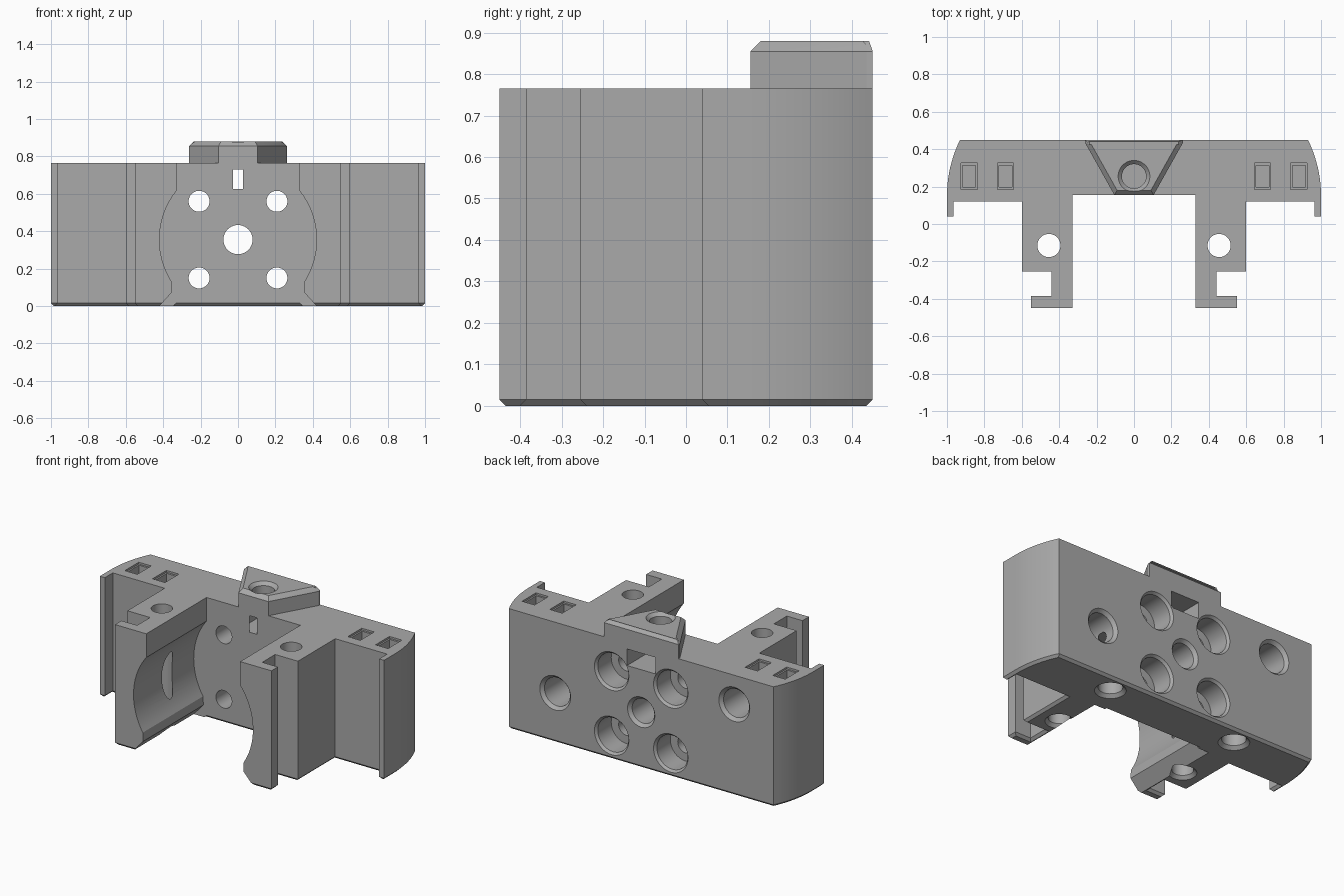
import bpy, bmesh, math
from mathutils import Vector, Matrix

if "Cube" in bpy.data.objects:
    bpy.data.objects.remove(bpy.data.objects["Cube"], do_unlink=True)

grey = bpy.data.materials.new("plain grey")
grey.use_nodes = True
colour = (0.4, 0.4, 0.4, 1)
grey.diffuse_color = colour
grey.node_tree.nodes["Principled BSDF"].inputs["Base Color"].default_value = colour

TOP, BACK, CHAMFER = 0.765, 0.45, 0.015


def finish(bm, name):
    bmesh.ops.recalc_face_normals(bm, faces=bm.faces[:])
    mesh = bpy.data.meshes.new(name)
    bm.to_mesh(mesh)
    bm.free()
    mesh.materials.append(grey)
    obj = bpy.data.objects.new(name, mesh)
    bpy.context.collection.objects.link(obj)
    return obj


def prism(name, outline, low, high, along_y=False, bevel_at=None, bevel=0.0):
    """Extrude an outline along z, or an x-z outline along y."""
    bm = bmesh.new()
    place = (lambda a, b, t: (a, t, b)) if along_y else (lambda a, b, t: (a, b, t))
    face = bm.faces.new([bm.verts.new(place(a, b, low)) for a, b in outline])
    grown = bmesh.ops.extrude_face_region(bm, geom=[face])["geom"]
    shift = Vector(place(0, 0, high - low))
    bmesh.ops.translate(bm, vec=shift, verts=[v for v in grown if isinstance(v, bmesh.types.BMVert)])
    bmesh.ops.recalc_face_normals(bm, faces=bm.faces[:])
    if bevel:
        rim = [e for e in bm.edges if all(abs(v.co.z - bevel_at) < 1e-4 for v in e.verts)]
        bmesh.ops.bevel(bm, geom=rim, offset=bevel, segments=1, affect='EDGES')
    return finish(bm, name)


def lathe(name, origin, direction, steps, sides=40):
    """Turned cutter: steps are (radius, distance) pairs along the direction."""
    bm = bmesh.new()
    turn = Vector(direction).to_track_quat('Z', 'Y').to_matrix().to_4x4()
    rings = []
    for radius, dist in steps:
        rings.append([bm.verts.new((radius * math.cos(math.tau * i / sides),
                                    radius * math.sin(math.tau * i / sides), dist))
                      for i in range(sides)])
    for a, b in zip(rings, rings[1:]):
        for i in range(sides):
            j = (i + 1) % sides
            bm.faces.new((a[i], a[j], b[j], b[i]))
    bm.faces.new(rings[0])
    bm.faces.new(rings[-1])
    bmesh.ops.transform(bm, matrix=Matrix.Translation(origin) @ turn, verts=bm.verts[:])
    return finish(bm, name)


def box(name, x, y, z, hx, hy, hz):
    return prism(name, [(x - hx, y - hy), (x + hx, y - hy), (x + hx, y + hy), (x - hx, y + hy)], z - hz, z + hz)


def cut(target, cutter, keep=False):
    mod = target.modifiers.new("cut", 'BOOLEAN')
    mod.operation, mod.solver, mod.object = 'DIFFERENCE', 'EXACT', cutter
    bpy.context.view_layer.objects.active = target
    bpy.ops.object.modifier_apply(modifier=mod.name)
    if not keep:
        bpy.data.objects.remove(cutter, do_unlink=True)


# Main body: mirrored plan outline with rounded ends, end lips and hooked arms
R = 0.68
arc = [(1 - R + R * math.cos(a), 0.15 + R * math.sin(a))
       for a in [math.asin(0.3 / R) * k / 10 for k in range(10, -1, -1)]]
half = arc + [(1, 0.04), (0.965, 0.04), (0.965, 0.12), (0.6, 0.12), (0.6, -0.255),
              (0.44, -0.255), (0.44, -0.385), (0.55, -0.385), (0.55, -0.45),
              (0.33, -0.45), (0.33, 0.155)]
outline = half + [(-x, y) for x, y in reversed(half)]
body = prism("carriage_body", outline, 0, TOP, bevel_at=0, bevel=CHAMFER)

# Round bay between the arms, flared at the bottom
MID, BAY = 0.355, 0.42
start, end = math.asin(-0.225 / BAY), math.asin(0.33 / BAY)
side = [(0.43, -0.01), (0.42, 0), (0.352, 0.075)]
side += [(BAY * math.cos(a), MID + BAY * math.sin(a))
         for a in [start + (end - start) * k / 24 for k in range(25)]]
bay = side + [(-x, z) for x, z in reversed(side)]
cut(body, prism("bay_cutter", bay, -0.6, 0.155, along_y=True))

# Centre bore and four counterbored screw holes, from the back
into = (0, -1, 0)
cut(body, lathe("centre_cutter", (0, BACK, MID), into,
                [(0.105, -0.01), (0.078, 0.02), (0.078, 0.4)]))
for sx in (-1, 1):
    for z in (0.15, 0.56):
        cut(body, lathe("screw_cutter", (sx * 0.208, BACK, z), into,
                        [(0.13, -0.01), (0.108, 0.015), (0.108, 0.15), (0.056, 0.15), (0.056, 0.4)]))

# Two offset blind holes in the back
for x, z in ((0.605, 0.315), (-0.655, 0.58)):
    cut(body, lathe("blind_cutter", (x, BACK, z), into,
                    [(0.118, -0.01), (0.09, 0.02), (0.09, 0.22)]))

# Vertical arm holes, blind holes underneath and paired slots on top
up = (0, 0, 1)
for sx in (-1, 1):
    cut(body, lathe("arm_hole_cutter", (sx * 0.455, -0.115, 0), up,
                    [(0.09, -0.01), (0.062, 0.02), (0.062, 0.8)]))
    cut(body, lathe("under_hole_cutter", (sx * 0.455, 0.335, 0), up,
                    [(0.1, -0.01), (0.07, 0.02), (0.07, 0.35)]))
    for x in (0.687, 0.882):
        cut(body, box("slot_rim_cutter", sx * x, 0.255, TOP, 0.044, 0.07, 0.012))
        cut(body, box("slot_cutter", sx * x, 0.255, TOP, 0.034, 0.058, 0.09))

# Six-sided nut pocket open at the back, its point breaking through the front
HEX = 0.115
flat = HEX * math.cos(math.pi / 6)
nut = [(0, 0.255 - HEX), (flat, 0.255 - HEX / 2), (flat, 0.5), (-flat, 0.5), (-flat, 0.255 - HEX / 2)]
cut(body, prism("nut_cutter", nut, 0.625, 0.73))

# Bevelled wedge on top with a screw hole down to the nut pocket
plan = [(0.105, 0.155), (0.262, 0.435), (0.262, BACK)]
wedge = prism("top_wedge", plan + [(-x, y) for x, y in reversed(plan)],
              TOP, 0.88, bevel_at=0.88, bevel=0.025)
hole = lathe("wedge_hole_cutter", (0, 0.255, 0.88), (0, 0, -1),
             [(0.095, -0.01), (0.065, 0.02), (0.065, 0.2)])
cut(body, hole, keep=True)
cut(wedge, hole)

# Smooth the round walls, keep the edges crisp
for obj in (body, wedge):
    bpy.ops.object.select_all(action='DESELECT')
    obj.select_set(True)
    bpy.context.view_layer.objects.active = obj
    bpy.ops.object.shade_smooth_by_angle(angle=math.radians(25))
